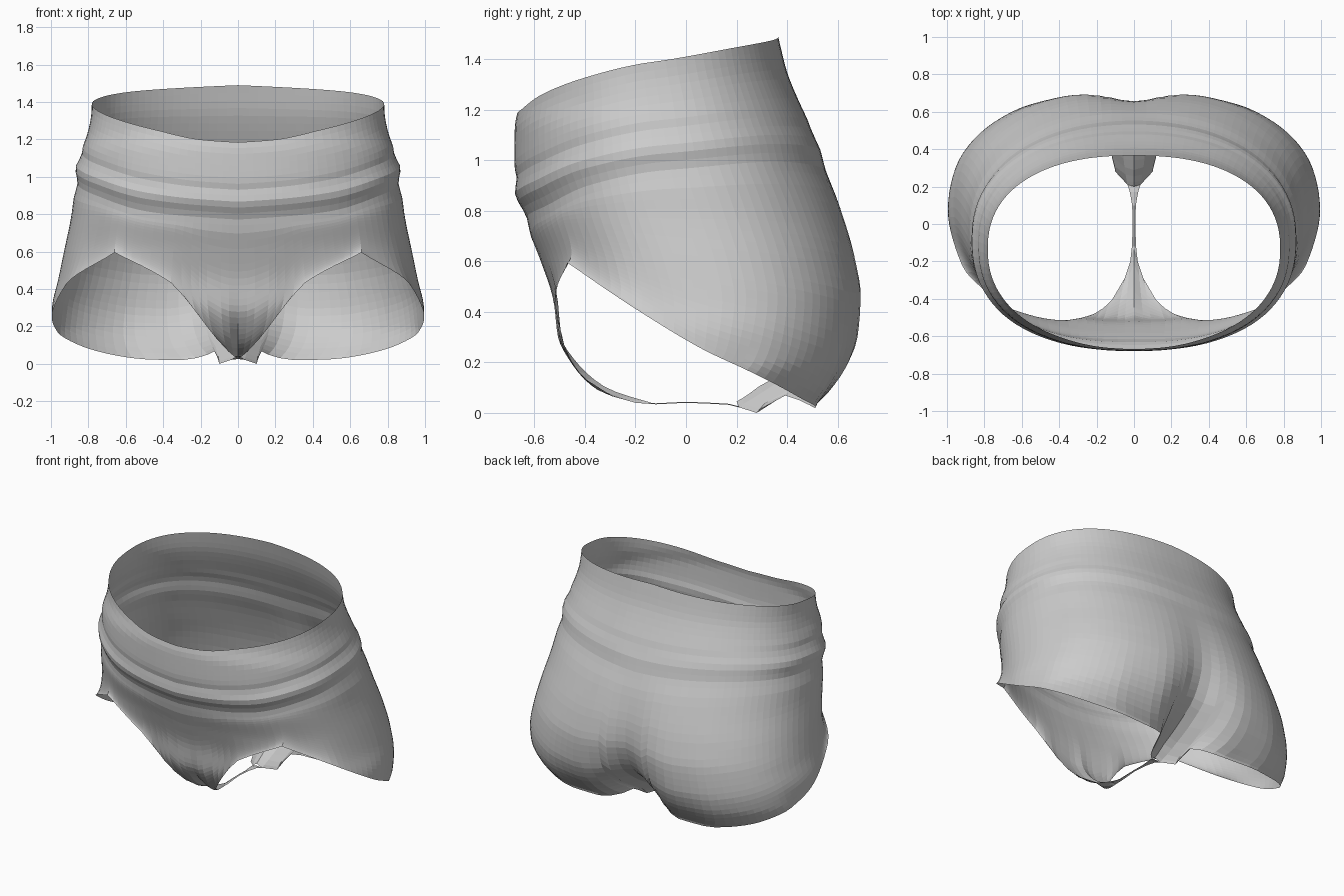
import bpy, bmesh, math

if "Cube" in bpy.data.objects:
    bpy.data.objects.remove(bpy.data.objects["Cube"])


def interp(table, t):
    """Smooth monotone lookup in rows of (key, value, value, ...)."""
    if t <= table[0][0]:
        return table[0][1:]
    if t >= table[-1][0]:
        return table[-1][1:]
    i = max(k for k in range(len(table) - 1) if table[k][0] <= t)
    h = table[i + 1][0] - table[i][0]
    f = (t - table[i][0]) / h

    def step(k, j):
        return (table[k + 1][j] - table[k][j]) / (table[k + 1][0] - table[k][0])

    def slope(k, j):
        if k == 0:
            return step(0, j)
        if k == len(table) - 1:
            return step(k - 1, j)
        a, b = step(k - 1, j), step(k, j)
        return 0 if a * b <= 0 else 2 * a * b / (a + b)

    return [p + (q - p) * f * f * (3 - 2 * f)
            + h * f * (1 - f) * ((1 - f) * slope(i, j) - f * slope(i + 1, j))
            for j, (p, q) in enumerate(zip(table[i][1:], table[i + 1][1:]), 1)]


def bump(d, w):
    return math.exp(-(d / w) ** 2)


# body outline by height: z, half width, front y, back y
BODY = [(0.03, 0.82, -0.13, 0.54), (0.1, 0.93, -0.33, 0.61), (0.2, 0.985, -0.44, 0.675),
        (0.3, 0.99, -0.5, 0.708), (0.45, 0.96, -0.525, 0.717), (0.6, 0.93, -0.575, 0.69),
        (0.8, 0.89, -0.65, 0.625), (0.98, 0.868, -0.68, 0.55), (1.13, 0.84, -0.678, 0.495),
        (1.25, 0.8, -0.655, 0.44), (1.35, 0.783, -0.65, 0.4), (1.49, 0.78, -0.65, 0.365)]
# depth of the cleft at the centre back, by height
CLEFT = [(0.1, 0.28), (0.2, 0.2), (0.3, 0.12), (0.4, 0.08), (0.6, 0.035), (0.95, 0.0)]
# waist rim height and fold height, by angle from the front
RIM = [(0, 1.185), (12, 1.2), (30, 1.25), (60, 1.325), (90, 1.39), (135, 1.455), (180, 1.49)]
FOLD = [(0, 0.8), (30, 0.84), (60, 0.93), (90, 0.99), (130, 1.02), (180, 0.98)]
# lower hem of one half: angle, x, y, z
HEM = [(0, 0, -0.12, 0.035), (2, 0.02, -0.2, 0.04), (4, 0.05, -0.29, 0.065),
       (8, 0.11, -0.4, 0.13), (13, 0.21, -0.48, 0.26), (19, 0.36, -0.52, 0.435),
       (43, 0.66, -0.47, 0.595), (65, 0.92, -0.22, 0.425), (90, 0.995, 0.07, 0.25),
       (110, 0.965, 0.24, 0.17), (125, 0.86, 0.37, 0.105), (140, 0.7, 0.46, 0.055),
       (150, 0.5, 0.515, 0.025), (160, 0.3, 0.51, 0.02), (167, 0.16, 0.45, 0.05),
       (171, 0.12, 0.39, 0.07), (174, 0.1, 0.28, 0.0), (177, 0.035, 0.21, 0.022),
       (180, 0, 0.2, 0.045)]
APEX = 6  # the hem has a sharp corner here


def hem_point(deg):
    return interp(HEM[:APEX + 1] if deg <= HEM[APEX][0] else HEM[APEX:], deg)


def surface(deg, z):
    t = math.radians(deg)
    s, c = max(math.sin(t), 0), math.cos(t)
    hx, yf, yb = interp(BODY, z)
    mid, half = (yf + yb) / 2, (yb - yf) / 2
    x = hx * s ** 0.88
    y = mid - math.copysign(abs(c) ** 0.88, c) * half
    if c < 0:
        y -= interp(CLEFT, z)[0] * bump(x, 0.16)
    # fabric folds wrapping below the waistband
    d = z - interp(FOLD, deg)[0]
    fade = 1 if deg < 100 else max(0.4, 1 - (deg - 100) / 50)
    a = fade * (0.012 * bump(d - 0.06, 0.04) - 0.012 * bump(d + 0.03, 0.045)
                - 0.007 * bump(d - 0.13, 0.03))
    return x + a * s, y - a * c, z


def grid_object(name, columns):
    bm = bmesh.new()
    cols = [[bm.verts.new(p) for p in col] for col in columns]
    for a, b in zip(cols, cols[1:]):
        for i in range(len(a) - 1):
            bm.faces.new((a[i], a[i + 1], b[i + 1], b[i]))
    me = bpy.data.meshes.new(name)
    bm.to_mesh(me)
    bm.free()
    ob = bpy.data.objects.new(name, me)
    bpy.context.collection.objects.link(ob)
    mirror = ob.modifiers.new("mirror", 'MIRROR')
    mirror.use_clip = True
    mirror.merge_threshold = 0.0005


# garment shell: columns from the waist rim, along the fold, down to the hem
angles = []
for a, b in zip(HEM, HEM[1:]):
    n = math.ceil((b[0] - a[0]) / 4)
    angles += [a[0] + (b[0] - a[0]) * i / n for i in range(n)]
angles.append(180)
UPPER, LOWER = 14, 22
columns = []
for deg in angles:
    hem = hem_point(deg)
    top = interp(RIM, deg)[0]
    band = interp(FOLD, deg)[0] - 0.06
    end = surface(deg, hem[2])
    levels = [(top + (band - top) * r / UPPER, 0) for r in range(UPPER)]
    for r in range(LOWER + 1):
        v = r / LOWER
        levels.append((band + (hem[2] - band) * (1 - (1 - v) ** 1.35), v ** 3))
    col = []
    for z, pull in levels:
        p = surface(deg, z)
        col.append([p[k] + (hem[k] - end[k]) * pull for k in range(3)])
    if deg in (0, 180):
        for p in col:
            p[0] = 0
    columns.append(col)
grid_object("brief_shell", columns)

# narrow strip joining front and back: y, half width, z
STRIP = [(-0.2, 0.02, 0.04), (-0.12, 0.011, 0.034), (0, 0.007, 0.04),
         (0.1, 0.01, 0.036), (0.17, 0.022, 0.032), (0.21, 0.035, 0.022)]
grid_object("crotch_strip", [[(0, y, z + 0.004), (w, y, z)] for y, w, z in STRIP])
